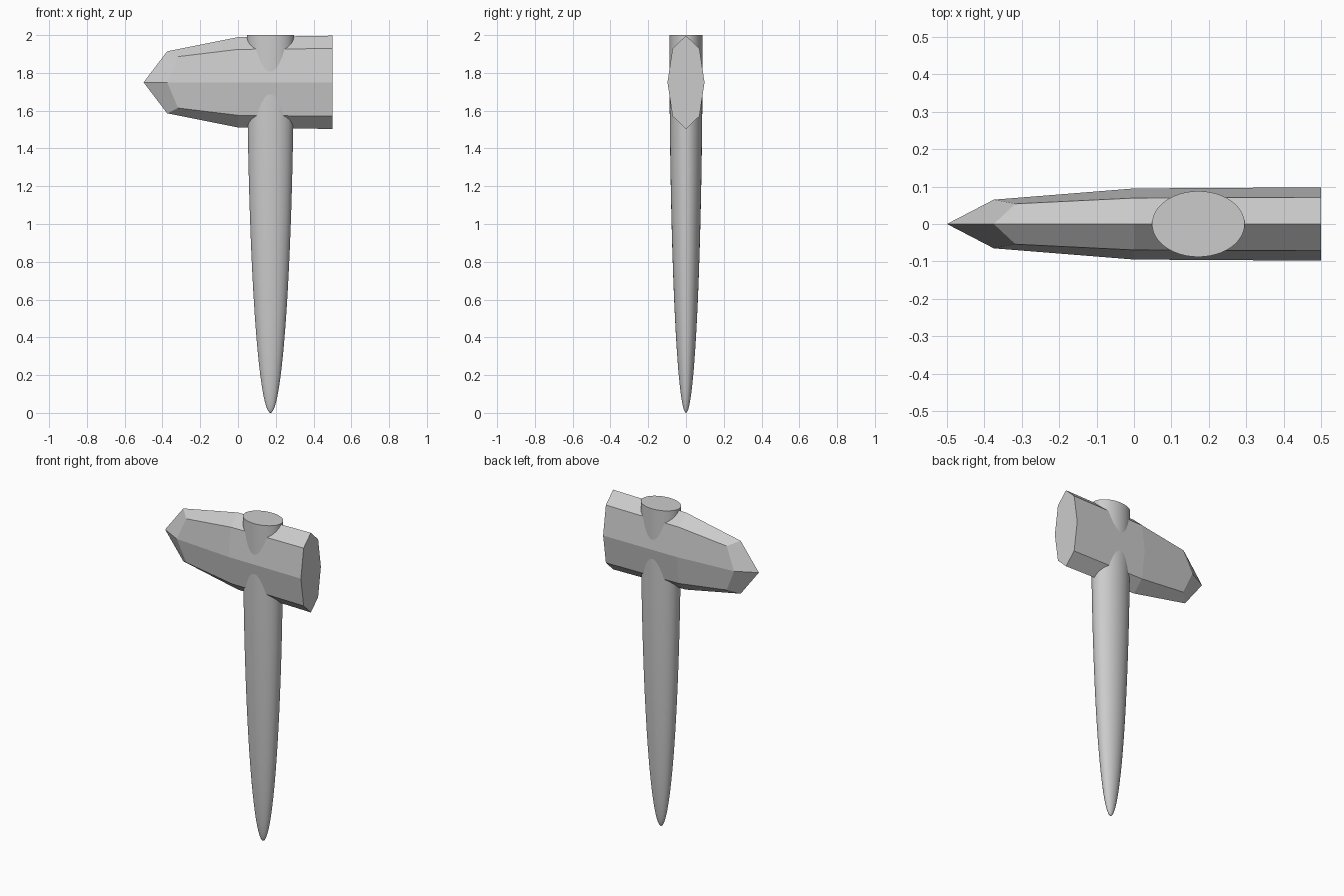
import bpy, bmesh
from math import sin, cos, pi, sqrt

if "Cube" in bpy.data.objects:
    bpy.data.objects.remove(bpy.data.objects["Cube"])


def make_object(name, bm):
    bmesh.ops.recalc_face_normals(bm, faces=bm.faces)
    mesh = bpy.data.meshes.new(name)
    bm.to_mesh(mesh)
    bm.free()
    obj = bpy.data.objects.new(name, mesh)
    bpy.context.collection.objects.link(obj)
    return obj


def bridge(bm, a, b):
    n = len(a)
    for i in range(n):
        bm.faces.new((a[i], a[(i + 1) % n], b[(i + 1) % n], b[i]))


# Hammer head: stretched octagon sections running to a four-sided point
bm = bmesh.new()
Z = 1.75
sections = [  # x of main corners, x of diagonal corners, half width, half height, diagonal ratio
    (0.50, 0.50, 0.098, 0.247, 0.725),
    (0.00, 0.00, 0.095, 0.239, 0.73),
    (-0.375, -0.317, 0.065, 0.164, 0.83),
]
rings = []
for x_main, x_diag, w, h, d in sections:
    ring = []
    for i in range(8):
        a = i * pi / 4
        if i % 2:
            s = d * sqrt(2)
            co = (x_diag, w * s * cos(a), Z + h * s * sin(a))
        else:
            co = (x_main, w * cos(a), Z + h * sin(a))
        ring.append(bm.verts.new(co))
    rings.append(ring)
for a, b in zip(rings, rings[1:]):
    bridge(bm, a, b)
bm.faces.new(rings[0])
tip = bm.verts.new((-0.5, 0, Z))
last = rings[-1]
for i in range(0, 8, 2):
    bm.faces.new((tip, last[i], last[i + 1], last[(i + 2) % 8]))
make_object("hammer_head", bm)

# Handle: half of a long ellipsoid, flat on top
bm = bmesh.new()
SIDES, STEPS = 48, 32
RX, RY, CX, TOP = 0.124, 0.088, 0.172, 2.0
rings = []
for k in range(STEPS):
    t = k / STEPS * pi / 2
    rings.append([bm.verts.new((CX + RX * cos(t) * cos(2 * pi * i / SIDES),
                                RY * cos(t) * sin(2 * pi * i / SIDES),
                                TOP - TOP * sin(t))) for i in range(SIDES)])
for a, b in zip(rings, rings[1:]):
    bridge(bm, a, b)
bm.faces.new(rings[0])
end = bm.verts.new((CX, 0, 0))
for i in range(SIDES):
    bm.faces.new((rings[-1][i], rings[-1][(i + 1) % SIDES], end))
handle = make_object("handle", bm)
bpy.context.view_layer.objects.active = handle
handle.select_set(True)
bpy.ops.object.shade_smooth_by_angle(angle=0.6)
